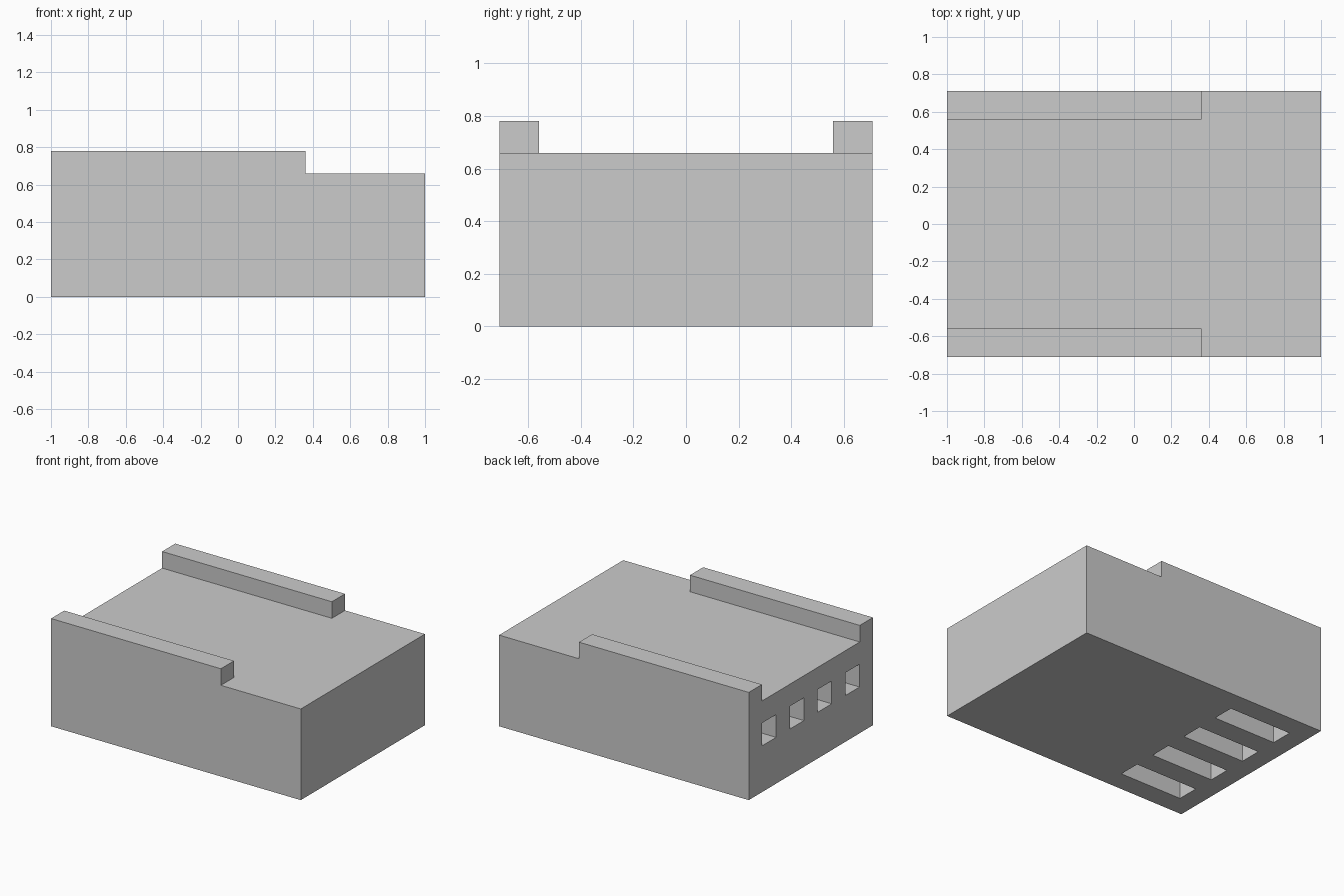
import bpy, bmesh
from mathutils import Vector

if "Cube" in bpy.data.objects:
    bpy.data.objects.remove(bpy.data.objects["Cube"])

HALF_Y, DECK_Z, RAIL_Z = 0.71, 0.66, 0.78
RAIL_IN, RAIL_END = 0.56, 0.36
PITCH, DUCT_W = 0.318, 0.16


def prism(name, outline, direction):
    """Extrude a closed outline of 3D points along a vector."""
    bm = bmesh.new()
    face = bm.faces.new([bm.verts.new(p) for p in outline])
    ext = bmesh.ops.extrude_face_region(bm, geom=[face])
    verts = [g for g in ext["geom"] if isinstance(g, bmesh.types.BMVert)]
    bmesh.ops.translate(bm, vec=Vector(direction), verts=verts)
    bmesh.ops.recalc_face_normals(bm, faces=bm.faces)
    mesh = bpy.data.meshes.new(name)
    bm.to_mesh(mesh)
    bm.free()
    obj = bpy.data.objects.new(name, mesh)
    bpy.context.collection.objects.link(obj)
    return obj


def cut(target, cutter):
    """Subtract the cutter from the target, then remove it."""
    cutter.hide_render = True
    mod = target.modifiers.new("cut", 'BOOLEAN')
    mod.operation, mod.solver, mod.object = 'DIFFERENCE', 'EXACT', cutter
    bpy.context.view_layer.objects.active = target
    bpy.ops.object.modifier_apply(modifier=mod.name)
    bpy.data.objects.remove(cutter)


# Housing block, full height up to the rail tops
block = [(-1, -HALF_Y), (1, -HALF_Y), (1, HALF_Y), (-1, HALF_Y)]
housing = prism("connector_housing", [(x, y, 0) for x, y in block], (0, 0, RAIL_Z))

# T-shaped relief lowers the deck and leaves the two side rails
relief = [(-1.2, -RAIL_IN), (RAIL_END, -RAIL_IN), (RAIL_END, -1), (1.2, -1),
          (1.2, 1), (RAIL_END, 1), (RAIL_END, RAIL_IN), (-1.2, RAIL_IN)]
cut(housing, prism("deck_relief", [(x, y, DECK_Z) for x, y in relief], (0, 0, 0.5)))

# Four L-shaped contact ducts: window in the left end, slot in the underside
duct = [(-1.2, 0.335), (-0.86, 0.335), (-0.86, -0.2), (-0.36, -0.2),
        (-0.36, 0.50), (-1.2, 0.50)]
for i in range(4):
    y = (i - 1.5) * PITCH - DUCT_W / 2
    cut(housing, prism("contact_duct", [(x, y, z) for x, z in duct], (0, DUCT_W, 0)))
